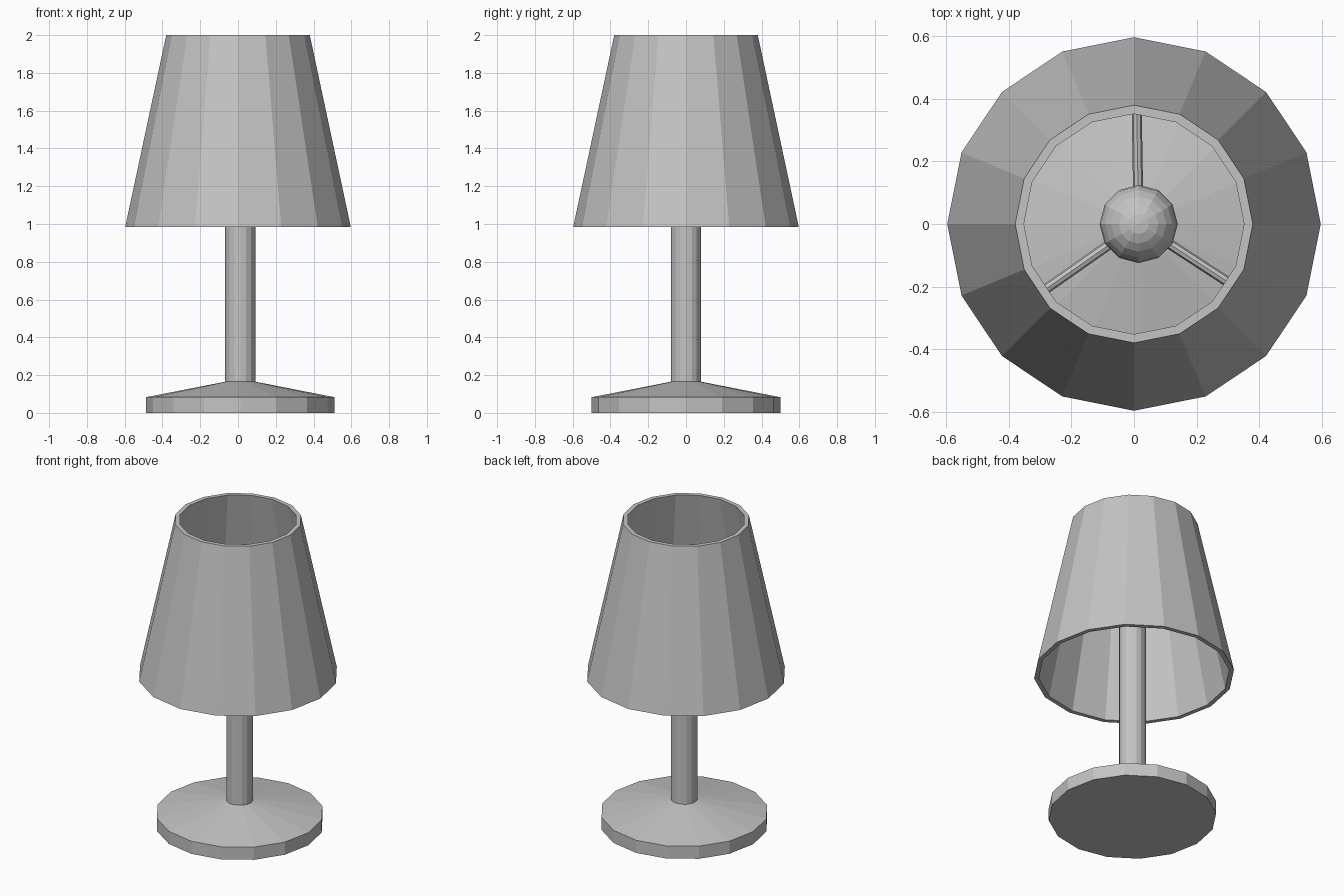
import bpy, bmesh, math
from mathutils import Vector, Matrix

cube = bpy.data.objects.get("Cube")
if cube:
    bpy.data.objects.remove(cube, do_unlink=True)

grey = bpy.data.materials.new("plain grey")
grey.use_nodes = True
colour = (0.55, 0.55, 0.55, 1)
grey.diffuse_color = colour
grey.node_tree.nodes["Principled BSDF"].inputs["Base Color"].default_value = colour

CENTRE = 0.012  # the stand sits slightly to one side of the shade
SPOKE_Z = 1.61


def finish(name, bm):
    """Turn a bmesh into a flat-shaded object."""
    bmesh.ops.recalc_face_normals(bm, faces=bm.faces)
    mesh = bpy.data.meshes.new(name)
    bm.to_mesh(mesh)
    bm.free()
    mesh.materials.append(grey)
    obj = bpy.data.objects.new(name, mesh)
    bpy.context.collection.objects.link(obj)
    return obj


def lathe(name, profile, sides, x=0, ring=False):
    """Revolve (radius, z) points; ring joins last to first, otherwise ends are capped."""
    bm = bmesh.new()
    loops = []
    for r, z in profile:
        angles = [math.tau * i / sides for i in range(sides)]
        loops.append([bm.verts.new((x + r * math.cos(a), r * math.sin(a), z)) for a in angles])
    pairs = list(zip(loops, loops[1:]))
    if ring:
        pairs.append((loops[-1], loops[0]))
    else:
        bm.faces.new(loops[0])
        bm.faces.new(loops[-1])
    for low, high in pairs:
        for i in range(sides):
            j = (i + 1) % sides
            bm.faces.new((low[i], low[j], high[j], high[i]))
    return finish(name, bm)


# Stand
lathe("base", [(0.5, 0), (0.5, 0.083), (0.08, 0.165)], 16, CENTRE)
lathe("stem", [(0.08, 0.16), (0.08, 1.6)], 16, CENTRE)

# Hollow tapered shade
lathe("shade", [(0.597, 0.985), (0.38, 2), (0.352, 2), (0.569, 0.985)], 16, ring=True)

# Bulb
bm = bmesh.new()
bmesh.ops.create_uvsphere(bm, u_segments=12, v_segments=12, radius=0.125,
                          matrix=Matrix.Translation((CENTRE + 0.003, 0, 1.66)))
finish("bulb", bm)

# Three spokes holding the shade
for label, degrees in (("back", 91), ("right", 215), ("left", 327)):
    a = math.radians(degrees)
    direction = Vector((math.cos(a), math.sin(a), 0))
    length = 0.435
    middle = Vector((CENTRE + 0.003, 0, SPOKE_Z)) + direction * length / 2
    turn = direction.to_track_quat("Z", "Y").to_matrix().to_4x4()
    bm = bmesh.new()
    bmesh.ops.create_cone(bm, cap_ends=True, segments=8, radius1=0.016, radius2=0.016,
                          depth=length, matrix=Matrix.Translation(middle) @ turn)
    finish(label + "_spoke", bm)
